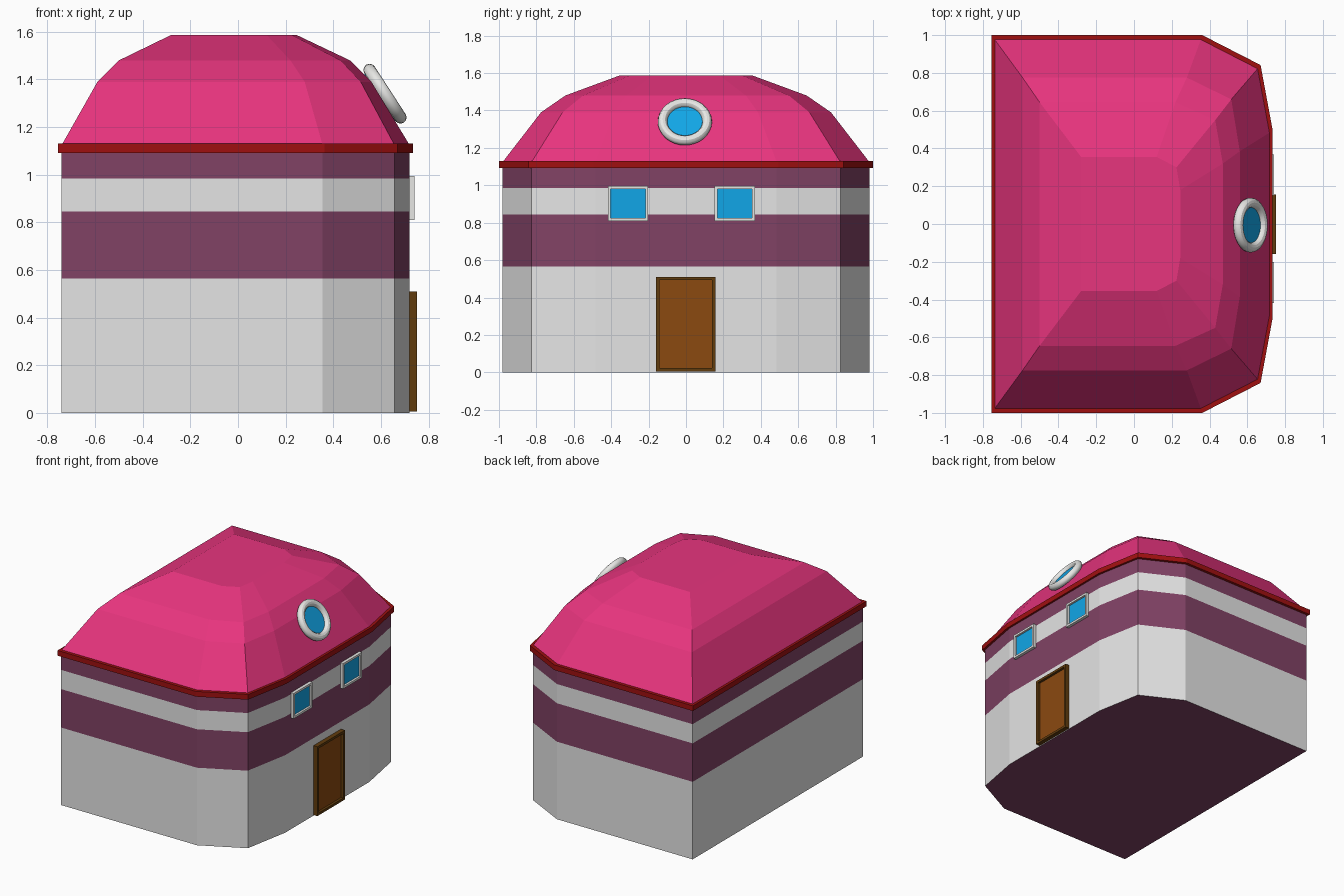
import bpy, bmesh, math
from mathutils import Vector, Matrix

cube = bpy.data.objects.get("Cube")
if cube:
    bpy.data.objects.remove(cube)


def material(name, r, g, b):
    m = bpy.data.materials.new(name)
    m.use_nodes = True
    m.diffuse_color = (r, g, b, 1)
    m.node_tree.nodes["Principled BSDF"].inputs["Base Color"].default_value = (r, g, b, 1)
    return m


PINK = material("roof pink", 0.81, 0.035, 0.21)
PURPLE = material("wall purple", 0.22, 0.055, 0.13)
GREY = material("wall grey", 0.78, 0.78, 0.78)
RED = material("trim red", 0.35, 0.005, 0.005)
WHITE = material("frame white", 0.84, 0.84, 0.82)
BLUE = material("glass blue", 0.006, 0.39, 0.82)
BROWN = material("door brown", 0.26, 0.067, 0.005)
DARK = material("door frame brown", 0.12, 0.045, 0.004)


def finish(name, bm, mats):
    bmesh.ops.recalc_face_normals(bm, faces=bm.faces)
    me = bpy.data.meshes.new(name)
    bm.to_mesh(me)
    bm.free()
    for m in mats:
        me.materials.append(m)
    ob = bpy.data.objects.new(name, me)
    bpy.context.collection.objects.link(ob)
    return ob


def outline(half):
    """Mirror half of a footprint across y = 0."""
    return half + [(x, -y) for x, y in reversed(half)]


def loft(name, rings, mats, rule=lambda f: 0):
    """Closed solid through a stack of (height, outline) rings."""
    bm = bmesh.new()
    loops = [[bm.verts.new((x, y, z)) for x, y in pts] for z, pts in rings]
    n = len(loops[0])
    for a, b in zip(loops, loops[1:]):
        for i in range(n):
            j = (i + 1) % n
            bm.faces.new((a[i], a[j], b[j], b[i]))
    bm.faces.new(loops[0])
    bm.faces.new(loops[-1])
    for f in bm.faces:
        f.material_index = rule(f)
    return finish(name, bm, mats)


# Walls with painted bands chosen by height
base = outline([(-0.74, 0.98), (0.355, 0.98), (0.657, 0.825), (0.72, 0.485)])


def band(face):
    z = face.calc_center_median().z
    return 0 if 0.01 < z < 0.565 or 0.845 < z < 0.985 else 1


loft("walls", [(z, base) for z in (0, 0.565, 0.845, 0.985, 1.1)], [GREY, PURPLE], band)

# Eaves trim
eave = [(x * 1.02, y * 1.02) for x, y in base]
loft("eaves_trim", [(1.092, eave), (1.13, eave)], [RED])

# Domed roof in three slopes
low = outline([(-0.59, 0.775), (0.28, 0.775), (0.515, 0.66), (0.56, 0.385)])
mid = outline([(-0.5, 0.645), (0.22, 0.645), (0.43, 0.55), (0.47, 0.32)])
top = outline([(-0.28, 0.355), (0.12, 0.355), (0.225, 0.3), (0.245, 0.18)])
loft("roof", [(1.125, base), (1.39, low), (1.48, mid), (1.587, top)], [PINK])


# Framed panels on the door side
def framed(name, y0, y1, z0, z1, x1, border, depth, mats):
    bm = bmesh.new()
    x0 = 0.70
    bmesh.ops.create_cube(bm, size=1, matrix=Matrix.Translation(
        ((x0 + x1) / 2, (y0 + y1) / 2, (z0 + z1) / 2)) @ Matrix.Diagonal(
        (x1 - x0, y1 - y0, z1 - z0, 1)))
    face = max(bm.faces, key=lambda f: f.calc_center_median().x)
    bmesh.ops.inset_region(bm, faces=[face], thickness=border)
    inner = bmesh.ops.extrude_discrete_faces(bm, faces=[face])["faces"][0]
    bmesh.ops.translate(bm, verts=inner.verts, vec=(-depth, 0, 0))
    inner.material_index = 1
    return finish(name, bm, mats)


framed("door", -0.16, 0.157, 0.005, 0.51, 0.752, 0.025, 0.018, [DARK, BROWN])
for label, y in (("right", -0.31), ("left", 0.26)):
    framed("window_" + label, y - 0.108, y + 0.108, 0.81, 0.995, 0.742, 0.022, 0.015,
           [WHITE, BLUE])

# Round window lying on the roof slope
centre = Vector((0.617, -0.006, 1.34))
normal = Vector((math.cos(math.radians(33)), 0, math.sin(math.radians(33))))
turn = normal.to_track_quat('Z', 'Y')
bpy.ops.mesh.primitive_torus_add(major_segments=32, minor_segments=12, major_radius=0.119,
                                 minor_radius=0.026, location=centre,
                                 rotation=turn.to_euler())
ring = bpy.context.object
ring.name = "round_window_frame"
ring.data.materials.append(WHITE)
bpy.ops.object.shade_smooth_by_angle()

bpy.ops.mesh.primitive_cylinder_add(vertices=32, radius=0.117, depth=0.03,
                                    location=centre - normal * 0.013,
                                    rotation=turn.to_euler())
glass = bpy.context.object
glass.name = "round_window_glass"
glass.data.materials.append(BLUE)
